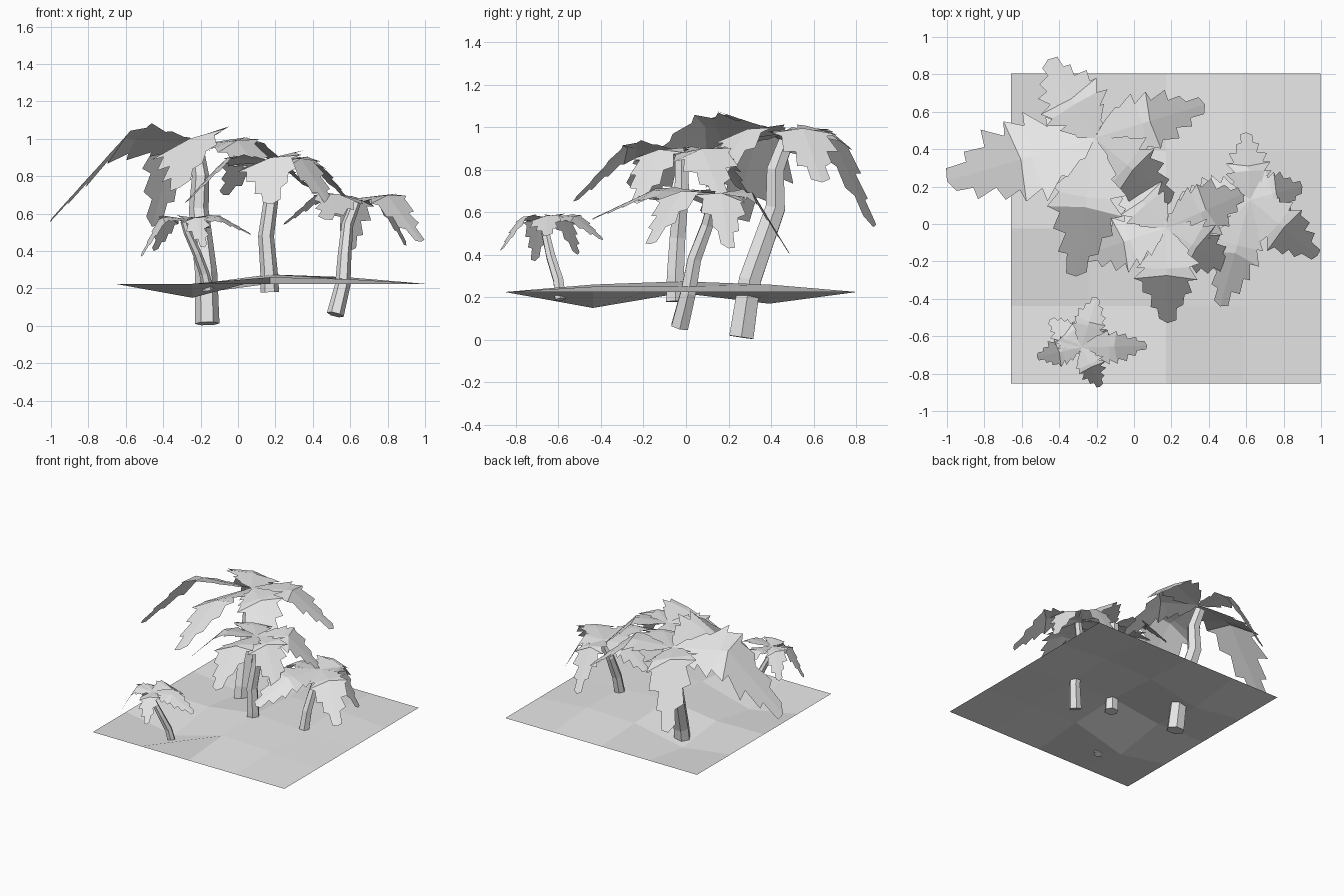
import bpy, bmesh, math, random
from mathutils import Vector

random.seed(4)
cube = bpy.data.objects.get("Cube")
if cube:
    bpy.data.objects.remove(cube)

grey = bpy.data.materials.new("light grey")
grey.use_nodes = True
grey.diffuse_color = (0.8, 0.8, 0.8, 1)
grey.node_tree.nodes["Principled BSDF"].inputs["Base Color"].default_value = (0.8, 0.8, 0.8, 1)


def finish(bm, name):
    mesh = bpy.data.meshes.new(name)
    bm.to_mesh(mesh)
    bm.free()
    mesh.materials.append(grey)
    obj = bpy.data.objects.new(name, mesh)
    bpy.context.collection.objects.link(obj)


# Faceted square of sand with a level rim
def ground():
    heights = [[.15, .26, .25], [.22, .275, .25], [.17, .25, .26]]
    bm = bmesh.new()
    bmesh.ops.create_grid(bm, x_segments=4, y_segments=4, size=0.828)
    for v in bm.verts:
        col, row = round(v.co.x / 0.414) + 2, round(v.co.y / 0.414) + 2
        inside = 0 < col < 4 and 0 < row < 4
        v.co.z = heights[row - 1][col - 1] if inside else 0.225
        v.co.x += 0.17
        v.co.y -= 0.024
    finish(bm, "sand_ground")


# Bent six-sided trunk swept along a short path
def trunk(name, path, r_base, r_top):
    pts = [Vector(p) for p in path]
    bm = bmesh.new()
    rings = []
    for i, p in enumerate(pts):
        d = (pts[min(i + 1, len(pts) - 1)] - pts[max(i - 1, 0)]).normalized()
        u = d.cross(Vector((0, 1, 0))).normalized()
        w = d.cross(u)
        r = r_base + (r_top - r_base) * i / (len(pts) - 1)
        angles = [math.tau * k / 6 for k in range(6)]
        rings.append([bm.verts.new(p + r * (math.cos(a) * u + math.sin(a) * w)) for a in angles])
    for a, b in zip(rings, rings[1:]):
        for k in range(6):
            bm.faces.new((a[k], a[(k + 1) % 6], b[(k + 1) % 6], b[k]))
    bm.faces.new(rings[0])
    bm.faces.new(rings[-1])
    bmesh.ops.recalc_face_normals(bm, faces=bm.faces[:])
    finish(bm, name)


# Midrib: nearly level to a knee halfway along, then straight down to the tip
def rib_point(base, tip, t):
    knee = base.lerp(tip, 0.5)
    knee.z = base.z + 0.04 * (tip - base).xy.length
    return base.lerp(knee, t * 2) if t < 0.5 else knee.lerp(tip, t * 2 - 1)


# Frond: two flat saw-toothed halves joined on the midrib, rolled to one side
def frond(bm, base, tip, width, roll, teeth=7, droop=0.06):
    along = (tip - base).xy.normalized().to_3d()
    left = Vector((-along.y, along.x, 0))
    n = teeth * 2
    rib = [bm.verts.new(rib_point(base, tip, i / n)) for i in range(n + 1)]
    for side in (1, -1):
        edge = [rib[0]]
        for i in range(1, n):
            t = i / n
            w = width / 2 * min(1, 0.25 + 2.2 * t, 2 * (1.06 - t))
            if i % 2:
                w *= random.uniform(0.95, 1.15)
                reach = min(1, t + random.uniform(0.02, 0.06))
            else:
                w *= random.uniform(0.65, 0.85)
                reach = t - 0.01
            co = rib_point(base, tip, reach) + side * w * left
            co.z += w * (side * roll - droop)
            edge.append(bm.verts.new(co))
        edge.append(rib[n])
        for i in range(n):
            loop = list(dict.fromkeys([rib[i], rib[i + 1], edge[i + 1], edge[i]]))
            bm.faces.new(loop)


def palm(name, path, r_base, r_top, crown, fronds):
    trunk(name + "_trunk", path, r_base, r_top)
    bm = bmesh.new()
    for x, y, z, width, roll in fronds:
        frond(bm, Vector(crown), Vector((x, y, z)), width, roll)
    for f in bm.faces:
        f.normal_update()
        if f.normal.z < 0:
            f.normal_flip()
    finish(bm, name + "_fronds")


ground()

palm("tall_palm",
     [(-.165, .26, .012), (-.17, .30, .28), (-.21, .42, .62), (-.2, .42, .8), (-.22, .47, .93)],
     .066, .04, (-.21, .46, .97),
     [(-1, .23, .57, .45, .4), (-.31, -.28, .74, .38, .42), (.38, .64, .74, .32, 0),
      (.2, .12, .72, .32, .2), (-.46, .88, .53, .34, .2)])

palm("middle_palm",
     [(.17, -.05, .18), (.165, -.05, .3), (.15, -.04, .48), (.18, -.02, .7), (.17, -.02, .88)],
     .05, .035, (.17, -.02, .88),
     [(.18, -.53, .65, .32, .3), (-.28, -.17, .66, .3, .2), (.5, -.23, .64, .28, .15),
      (.6, .17, .66, .3, .15), (-.08, .27, .7, .26, .2)])

palm("leaning_palm",
     [(.52, -.03, .06), (.56, .01, .22), (.57, .04, .38), (.585, .1, .54), (.63, .13, .66)],
     .046, .027, (.62, .13, .68),
     [(.6, .49, .4, .22, .2), (.9, .2, .43, .24, -.1), (.98, -.17, .45, .27, .15),
      (.46, -.44, .57, .28, -.2), (.24, .14, .54, .24, .2)])

palm("small_palm",
     [(-.16, -.59, .19), (-.18, -.6, .28), (-.22, -.635, .39), (-.27, -.66, .5), (-.29, -.67, .56)],
     .03, .018, (-.28, -.66, .57),
     [(-.2, -.39, .47, .17, .2), (-.45, -.51, .4, .16, .2), (-.52, -.71, .37, .15, -.2),
      (-.18, -.87, .42, .15, .2), (.07, -.65, .49, .17, .2)])
